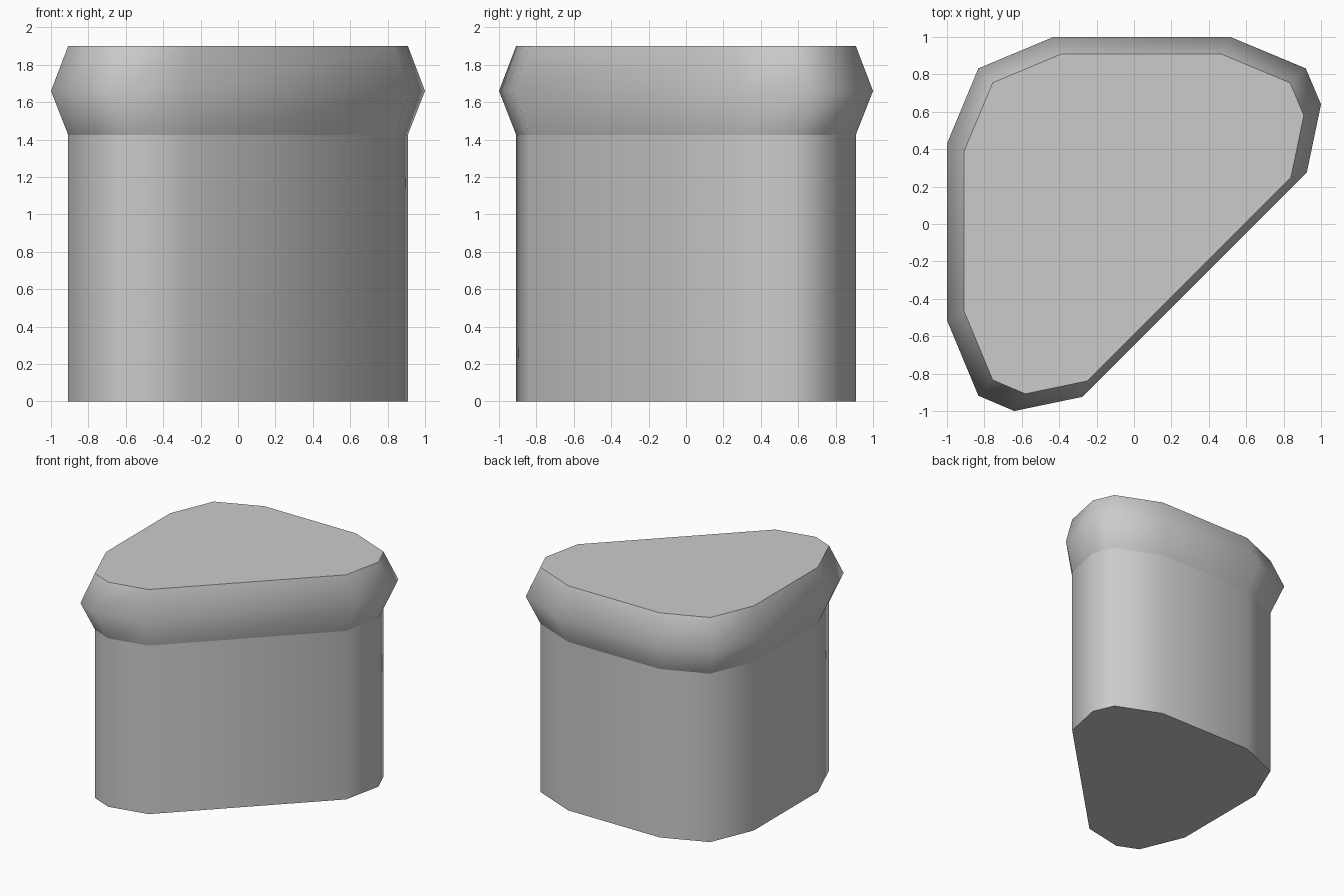
import bpy
import math

if "Cube" in bpy.data.objects:
    bpy.data.objects.remove(bpy.data.objects["Cube"])

# Half of the outline; the other half mirrors across the diagonal (x, y) -> (-y, -x)
half = [(-0.43, 1.0), (0.515, 1.0), (0.918, 0.832), (1.0, 0.64), (0.924, 0.275)]
outline = half + [(-y, -x) for x, y in reversed(half)] + [(-0.832, 0.832)]
outline.reverse()  # counter-clockwise
SMALL = 0.908


def loft(name, levels, cap_bottom, cap_top):
    """Stack scaled copies of the outline; levels are (scale, z)."""
    n = len(outline)
    verts = [(x * s, y * s, z) for s, z in levels for x, y in outline]
    faces = []
    for k in range(len(levels) - 1):
        for i in range(n):
            j = (i + 1) % n
            faces.append((k * n + i, k * n + j, (k + 1) * n + j, (k + 1) * n + i))
    if cap_bottom:
        faces.append(tuple(reversed(range(n))))
    if cap_top:
        faces.append(tuple(range((len(levels) - 1) * n, len(levels) * n)))
    # Orient faces outward if the outline runs clockwise
    area = sum(outline[i - 1][0] * outline[i][1] - outline[i][0] * outline[i - 1][1] for i in range(n))
    if area < 0:
        faces = [tuple(reversed(f)) for f in faces]
    mesh = bpy.data.meshes.new(name)
    mesh.from_pydata(verts, [], faces)
    obj = bpy.data.objects.new(name, mesh)
    bpy.context.collection.objects.link(obj)
    bpy.ops.object.select_all(action='DESELECT')
    obj.select_set(True)
    bpy.context.view_layer.objects.active = obj
    bpy.ops.object.shade_smooth_by_angle(angle=math.radians(52))
    return obj


# Straight column, closed below
loft("column", [(SMALL, 0.0), (SMALL, 1.425)], True, False)
# Bulging collar with flat top
loft("collar", [(SMALL, 1.425), (1.0, 1.66), (SMALL, 1.9)], False, True)
